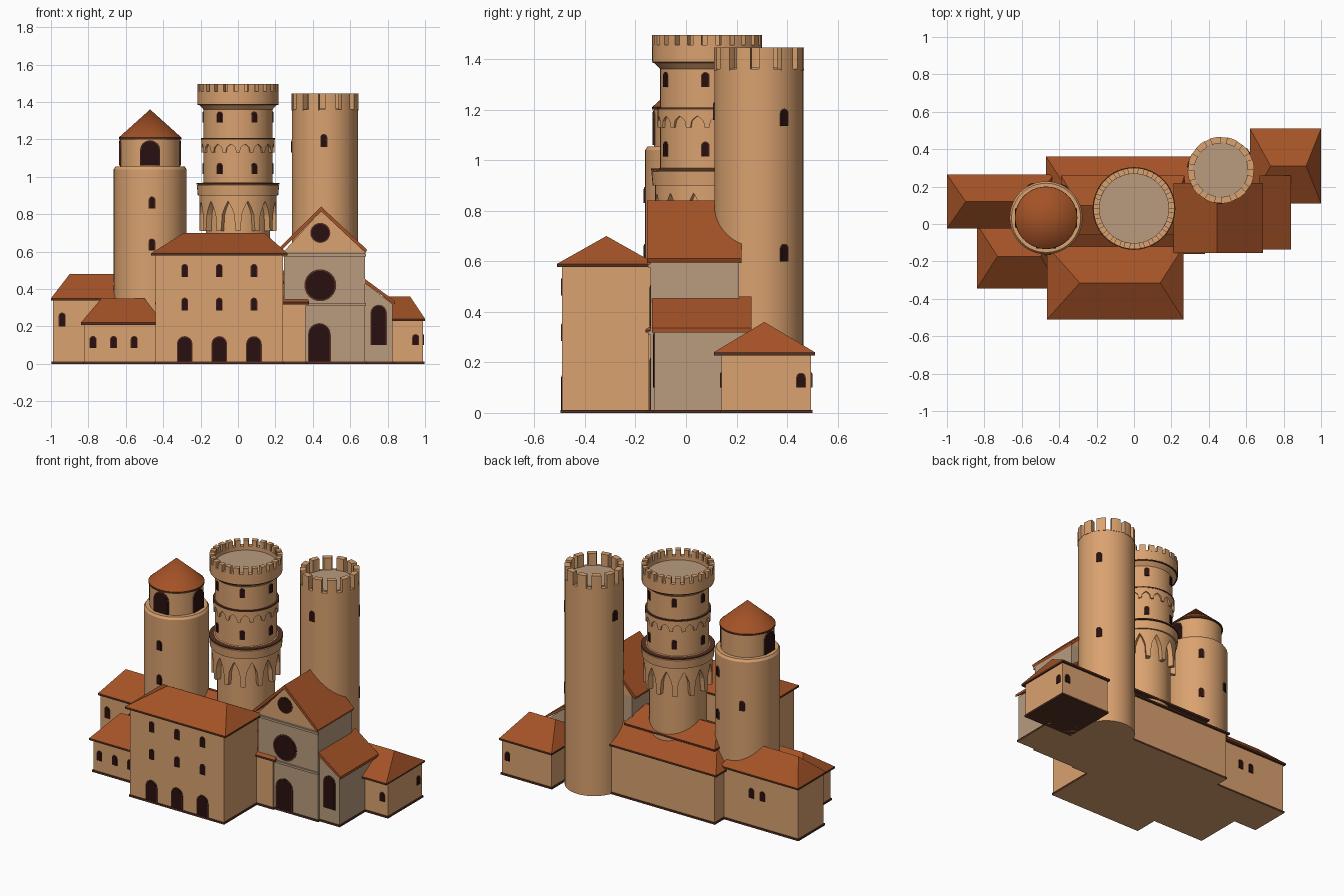
import bpy
import bmesh
from math import sin, cos, pi, radians

if "Cube" in bpy.data.objects:
    bpy.data.objects.remove(bpy.data.objects["Cube"], do_unlink=True)


def material(name, rgb):
    m = bpy.data.materials.new(name)
    m.use_nodes = True
    m.diffuse_color = (*rgb, 1)
    bsdf = m.node_tree.nodes["Principled BSDF"]
    bsdf.inputs["Base Color"].default_value = (*rgb, 1)
    bsdf.inputs["Roughness"].default_value = 0.9
    return m


TAN = material("tan_plaster", (0.70, 0.36, 0.16))
STONE = material("pale_stone", (0.48, 0.33, 0.21))
TILE = material("roof_tile", (0.37, 0.085, 0.02))
DARK = material("dark_opening", (0.022, 0.005, 0.005))
TRIM = material("brown_trim", (0.09, 0.03, 0.015))
smooth_parts = []


def finish(name, bm, *mats, smooth=False):
    bmesh.ops.recalc_face_normals(bm, faces=bm.faces)
    me = bpy.data.meshes.new(name)
    bm.to_mesh(me)
    bm.free()
    ob = bpy.data.objects.new(name, me)
    bpy.context.collection.objects.link(ob)
    for m in mats:
        me.materials.append(m)
    if smooth:
        smooth_parts.append(ob)
    return ob


def prism(name, outline, offset, *mats):
    """Extrude a closed 3D outline along an offset."""
    bm = bmesh.new()
    a = [bm.verts.new(p) for p in outline]
    b = [bm.verts.new([c + d for c, d in zip(p, offset)]) for p in outline]
    bm.faces.new(a)
    bm.faces.new(b)
    for i in range(len(a)):
        j = (i + 1) % len(a)
        bm.faces.new((a[i], a[j], b[j], b[i]))
    return finish(name, bm, *mats)


def box(name, x0, x1, y0, y1, z0, z1, *mats):
    base = [(x0, y0, z0), (x1, y0, z0), (x1, y1, z0), (x0, y1, z0)]
    return prism(name, base, (0, 0, z1 - z0), *mats)


def walls(name, x0, x1, y0, y1, top, mat, floor=TAN):
    """Wall block with a thin dark plinth whose underside has its own colour."""
    box(name, x0, x1, y0, y1, 0.005, top, mat)
    e = 0.006
    ob = box(name + "_plinth", x0 - e, x1 + e, y0 - e, y1 + e, 0, 0.012, TRIM, floor)
    for f in ob.data.polygons:
        f.material_index = int(f.normal.z < -0.5)


def hip_roof(name, x0, x1, y0, y1, z0, z1, r0, r1):
    """Hipped roof with its ridge from r0 to r1, over a thin dark eave."""
    box(name + "_eave", x0, x1, y0, y1, z0 - 0.012, z0, TRIM)
    bm = bmesh.new()
    ym = (y0 + y1) / 2
    a, b, c, d, e, f = [bm.verts.new(p) for p in (
        (x0, y0, z0), (x1, y0, z0), (x1, y1, z0), (x0, y1, z0), (r0, ym, z1), (r1, ym, z1))]
    for face in ((a, b, f, e), (b, c, f), (c, d, e, f), (d, a, e), (d, c, b, a)):
        bm.faces.new(face)
    return finish(name, bm, TILE)


def lathe(name, centre, profile, mat, n=48):
    """Turn a profile of (radius, height) about a vertical axis."""
    bm = bmesh.new()
    rings = [[bm.verts.new((centre[0] + r * cos(2 * pi * i / n),
                            centre[1] + r * sin(2 * pi * i / n), z))
              for i in range(n)] for r, z in profile]
    for p, q in zip(rings, rings[1:]):
        for i in range(n):
            j = (i + 1) % n
            bm.faces.new((p[i], p[j], q[j], q[i]))
    bm.faces.new(rings[0])
    bm.faces.new(rings[-1])
    bmesh.ops.remove_doubles(bm, verts=bm.verts, dist=0.0005)
    return finish(name, bm, mat, smooth=True)


def arc(bm, centre, r0, r1, a0, a1, steps, low, high, closed=False):
    """Curved wall from a0 to a1; low(a) shapes its lower edge."""
    rows = []
    for i in range(steps + (not closed)):
        a = a0 + (a1 - a0) * i / steps
        rows.append([bm.verts.new((centre[0] + r * cos(a), centre[1] + r * sin(a), z))
                     for r, z in ((r0, low(a)), (r1, low(a)), (r1, high), (r0, high))])
    for p, q in zip(rows, rows[1:] + rows[:1] if closed else rows[1:]):
        for k in range(4):
            bm.faces.new((p[k], p[k - 1], q[k - 1], q[k]))
    if not closed:
        bm.faces.new(rows[0])
        bm.faces.new(rows[-1])


def battlement(name, centre, r0, r1, count, fill, low, high):
    bm = bmesh.new()
    pitch = 2 * pi / count
    for i in range(count):
        arc(bm, centre, r0, r1, i * pitch, (i + fill) * pitch, 4, lambda a: low, high)
    return finish(name, bm, TAN)


def arcade(name, centre, r0, r1, count, pier, spring, crown, high):
    """Ring whose lower edge is a row of arches between piers."""
    def low(a):
        t = abs(2 * ((a * count / (2 * pi)) % 1) - 1)
        return pier if t > 0.74 else spring + (crown - spring) * (1 - t / 0.74) ** 0.6
    bm = bmesh.new()
    arc(bm, centre, r0, r1, 0, 2 * pi, count * 16, low, high, closed=True)
    return finish(name, bm, TAN)


def opening(name, x, y, z, angle, w, h=0, frame=0.0):
    """Thin dark plate facing an angle; arched with sill at z, or round if h is 0."""
    def plate(label, w, h, z, depth, mat):
        r = w / 2
        if h:
            pts = [(-r, 0), (r, 0)] + [(r * cos(i * pi / 8), h - r + r * sin(i * pi / 8))
                                       for i in range(9)]
        else:
            pts = [(r * cos(i * pi / 12), r * sin(i * pi / 12)) for i in range(24)]
        c, s = cos(angle), sin(angle)
        back = 0.004
        outline = [(x - u * s - back * c, y + u * c - back * s, z + v) for u, v in pts]
        prism(label, outline, ((depth + back) * c, (depth + back) * s, 0), mat)
    plate(name, w, h, z, 0.005, DARK)
    if frame:
        plate(name + "_frame", w + 2 * frame, h and h + frame, z, 0.003, TRIM)


def tower_opening(name, centre, r, degrees, z, w, h, frame=0.004):
    a = radians(degrees)
    opening(name, centre[0] + r * cos(a), centre[1] + r * sin(a), z, a, w, h, frame)


FRONT, BACK, LEFT, RIGHT = -pi / 2, pi / 2, 0, pi

# Main hall
walls("hall_walls", -0.44, 0.24, -0.49, -0.14, 0.59, TAN)
hip_roof("hall_roof", -0.465, 0.265, -0.51, -0.12, 0.59, 0.70, -0.29, 0.14)
for x in (-0.285, -0.1, 0.085):
    opening("hall_door", x, -0.49, 0.012, FRONT, 0.072, 0.13, 0.006)
    for z in (0.285, 0.465):
        opening("hall_window", x, -0.49, z, FRONT, 0.028, 0.065, 0.004)

# Left wings, annex and rear range
walls("left_front_wing_walls", -0.82, -0.42, -0.33, 0.0, 0.22, TAN)
hip_roof("left_front_wing_roof", -0.84, -0.40, -0.345, -0.0, 0.22, 0.35, -0.73, -0.5)
walls("left_rear_wing_walls", -0.99, -0.43, -0.015, 0.25, 0.35, TAN)
hip_roof("left_rear_wing_roof", -1.0, -0.43, -0.025, 0.265, 0.35, 0.48, -0.9, -0.53)
walls("annex_walls", 0.63, 0.99, 0.14, 0.495, 0.24, TAN, TRIM)
hip_roof("annex_roof", 0.62, 1.0, 0.11, 0.51, 0.24, 0.36, 0.73, 0.92)
walls("rear_range_walls", -0.45, 0.36, -0.15, 0.345, 0.33, TAN)
hip_roof("rear_range_roof", -0.47, 0.38, -0.16, 0.36, 0.33, 0.50, -0.30, 0.3)
hip_roof("rear_range_upper_roof", -0.39, 0.27, -0.06, 0.26, 0.44, 0.52, -0.30, 0.22)
for x in (-0.775, -0.665, -0.555):
    opening("wing_window", x, -0.33, 0.085, FRONT, 0.03, 0.06, 0.004)
for x in (-0.94, -0.77):
    opening("wing_window", x, -0.015, 0.2, FRONT, 0.03, 0.07, 0.004)
for x in (-0.73, -0.65):
    opening("wing_window", x, 0.25, 0.19, BACK, 0.03, 0.06, 0.004)
opening("annex_window", 0.95, 0.14, 0.1, FRONT, 0.03, 0.055, 0.004)
opening("annex_window", 0.95, 0.495, 0.1, BACK, 0.03, 0.055, 0.004)
opening("annex_window", 0.99, 0.455, 0.1, LEFT, 0.03, 0.055, 0.004)

# Church nave with gabled roof
walls("nave_walls", 0.245, 0.68, -0.14, 0.21, 0.60, STONE)
prism("nave_gable", [(0.245, -0.14, 0.6), (0.68, -0.14, 0.6), (0.445, -0.14, 0.82)],
      (0, 0.35, 0), TAN)
for side, x, n in (("right", 0.21, 1), ("left", 0.69, -1)):
    prism("nave_roof_" + side, [(x, -0.155, 0.61), (0.445, -0.155, 0.84),
                                (0.445, -0.155, 0.815), (x + 0.008 * n, -0.155, 0.593)],
          (0, 0.375, 0), TILE)
for z in (0.31, 0.575):
    box("nave_string_course", 0.24, 0.685, -0.15, -0.14, z, z + 0.014, STONE)
opening("nave_door", 0.435, -0.14, 0.012, FRONT, 0.11, 0.2, 0.006)
opening("rose_window", 0.44, -0.14, 0.42, FRONT, 0.155, frame=0.008)
opening("gable_window", 0.44, -0.14, 0.70, FRONT, 0.095, frame=0.006)

# Side aisle with lean-to roof
walls("aisle_walls", 0.67, 0.825, -0.125, 0.24, 0.32, STONE)
prism("aisle_gable", [(0.67, -0.125, 0.32), (0.825, -0.125, 0.32), (0.67, -0.125, 0.44)],
      (0, 0.365, 0), STONE)
prism("aisle_roof", [(0.67, -0.135, 0.46), (0.84, -0.135, 0.335),
                     (0.84, -0.135, 0.318), (0.67, -0.135, 0.435)], (0, 0.395, 0), TILE)
opening("aisle_window", 0.752, -0.125, 0.1, FRONT, 0.075, 0.21, 0.006)

# Left tower with belfry and cone roof
c = (-0.47, 0.033)
lathe("left_tower", c, [(0.195, 0), (0.195, 1.04), (0.185, 1.055)], TAN)
lathe("belfry", c, [(0.16, 1.05), (0.16, 1.21)], TAN)
lathe("belfry_eave", c, [(0.167, 1.2), (0.167, 1.211)], TRIM)
lathe("belfry_roof", c, [(0.167, 1.21), (0, 1.36)], TILE)
for d in (-90, 0, 180):
    tower_opening("belfry_arch", c, 0.16, d, 1.06, 0.095, 0.13, 0.006)
for d, z in ((-87, 0.83), (-87, 0.605), (115, 0.72), (60, 0.9), (60, 0.62)):
    tower_opening("left_tower_window", c, 0.195, d, z, 0.028, 0.06)

# Central tower with arcaded galleries
c = (0, 0.083)
lathe("central_tower", c, [(0.172, 0), (0.172, 0.9), (0.215, 0.9), (0.22, 0.955), (0.185, 0.97),
                           (0.185, 1.36), (0.213, 1.39), (0.213, 1.40)], TAN)
arcade("lower_arcade", c, 0.165, 0.205, 12, 0.71, 0.76, 0.87, 0.905)
arcade("upper_arcade", c, 0.178, 0.195, 16, 1.13, 1.145, 1.175, 1.20)
for r, z in ((0.221, 0.96), (0.197, 1.2), (0.216, 1.385)):
    lathe("central_tower_band", c, [(r, z), (r, z + 0.008)], TRIM)
lathe("central_tower_floor", c, [(0.19, 1.39), (0.19, 1.43)], STONE)
bm = bmesh.new()
arc(bm, c, 0.185, 0.217, 0, 2 * pi, 48, lambda a: 1.39, 1.455, closed=True)
finish("central_tower_parapet", bm, TAN, smooth=True)
battlement("central_tower_merlons", c, 0.185, 0.217, 24, 0.62, 1.45, 1.495)
for k in range(6):
    for z in (1.015, 1.29):
        tower_opening("central_tower_window", c, 0.185, -62 + 60 * k, z, 0.026, 0.055)

# Rear tower with tall merlons
c = (0.465, 0.288)
lathe("rear_tower", c, [(0.176, 0), (0.176, 1.36)], TAN)
lathe("rear_tower_floor", c, [(0.15, 1.35), (0.15, 1.366)], STONE)
battlement("rear_tower_merlons", c, 0.143, 0.178, 12, 0.64, 1.355, 1.445)
for d, z in ((-92, 1.16), (35, 1.135), (35, 0.6), (170, 1.13)):
    tower_opening("rear_tower_window", c, 0.176, d, z, 0.03, 0.065)

# Soften the round parts, keeping hard edges
bpy.ops.object.select_all(action="DESELECT")
for ob in smooth_parts:
    ob.select_set(True)
bpy.context.view_layer.objects.active = smooth_parts[0]
bpy.ops.object.shade_smooth_by_angle(angle=radians(30))
